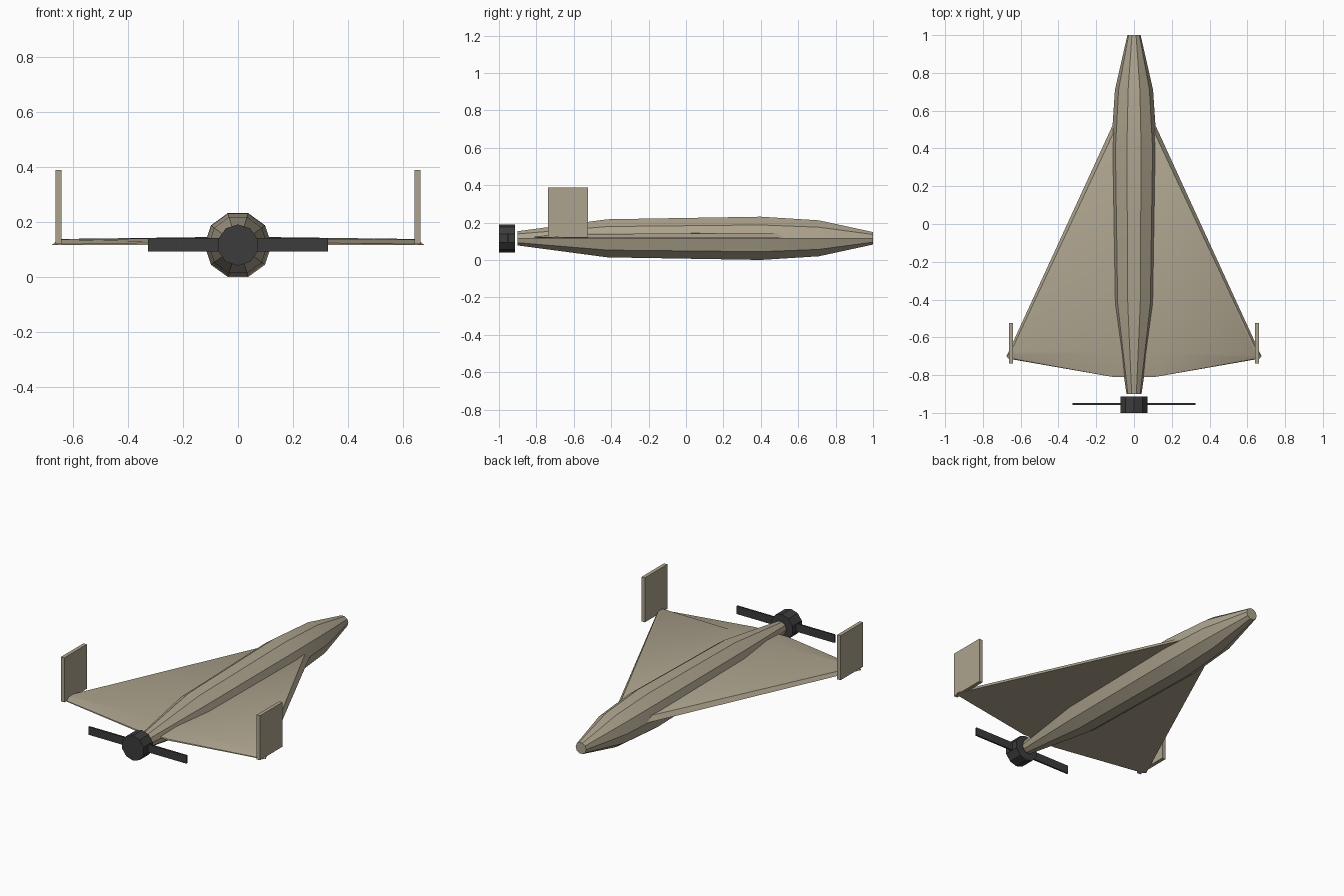
import bpy, bmesh, math

if "Cube" in bpy.data.objects:
    bpy.data.objects.remove(bpy.data.objects["Cube"])

AXIS_Z = 0.116


def material(name, rgb):
    m = bpy.data.materials.new(name)
    m.diffuse_color = (*rgb, 1)
    m.use_nodes = True
    m.node_tree.nodes["Principled BSDF"].inputs["Base Color"].default_value = m.diffuse_color
    return m


TAN = material("tan_paint", (0.42, 0.37, 0.27))
DARK = material("dark_plastic", (0.045, 0.045, 0.045))


def loft(name, rings, mat):
    """Skin a list of equal-length point rings and cap both ends."""
    bm = bmesh.new()
    rows = [[bm.verts.new(p) for p in ring] for ring in rings]
    n = len(rows[0])
    for a, b in zip(rows, rows[1:]):
        for i in range(n):
            j = (i + 1) % n
            bm.faces.new((a[i], a[j], b[j], b[i]))
    bm.faces.new(rows[0])
    bm.faces.new(rows[-1])
    bmesh.ops.recalc_face_normals(bm, faces=bm.faces[:])
    mesh = bpy.data.meshes.new(name)
    bm.to_mesh(mesh)
    bm.free()
    mesh.materials.append(mat)
    ob = bpy.data.objects.new(name, mesh)
    bpy.context.collection.objects.link(ob)
    bpy.ops.object.select_all(action='DESELECT')
    ob.select_set(True)
    bpy.context.view_layer.objects.active = ob
    bpy.ops.object.shade_smooth_by_angle(angle=math.radians(30))
    return ob


def ring(y, r, start=0.0, sides=10):
    angles = [start + 2 * math.pi * i / sides for i in range(sides)]
    return [(r * math.cos(a), y, AXIS_Z + r * math.sin(a)) for a in angles]


def box(name, x0, x1, y0, y1, z0, z1, mat):
    return loft(name, [[(x, y0, z0), (x, y1, z0), (x, y1, z1), (x, y0, z1)]
                       for x in (x0, x1)], mat)


# ten-sided fuselage
stations = [(-0.90, 0.04), (-0.42, 0.107), (0.40, 0.1215), (0.71, 0.101), (1.0, 0.035)]
loft("fuselage", [ring(y, r) for y, r in stations], TAN)

# delta wing: leading edge, front crest, rear crest, trailing edge top and bottom
root = [(0.11, 0.53, 0.117), (0.11, 0.48, 0.145), (0.11, -0.68, 0.14),
        (0.11, -0.81, 0.125), (0.11, -0.81, 0.117)]
tip = [(0.675, -0.70, 0.117), (0.65, -0.672, 0.138), (0.645, -0.695, 0.136),
       (0.65, -0.712, 0.12), (0.665, -0.713, 0.117)]
flip = lambda pts: [(-x, y, z) for x, y, z in pts]
loft("delta_wing", [flip(tip), flip(root), root, tip], TAN)

# wingtip fins
for side, s in (("left", -1), ("right", 1)):
    box(side + "_fin", s * 0.641, s * 0.663, -0.738, -0.524, 0.12, 0.388, TAN)

# pusher propeller
loft("propeller_hub", [ring(y, 0.075, math.pi / 2) for y in (-1.0, -0.913)], DARK)
box("propeller_blades", -0.326, 0.326, -0.957, -0.947, 0.093, 0.141, DARK)
